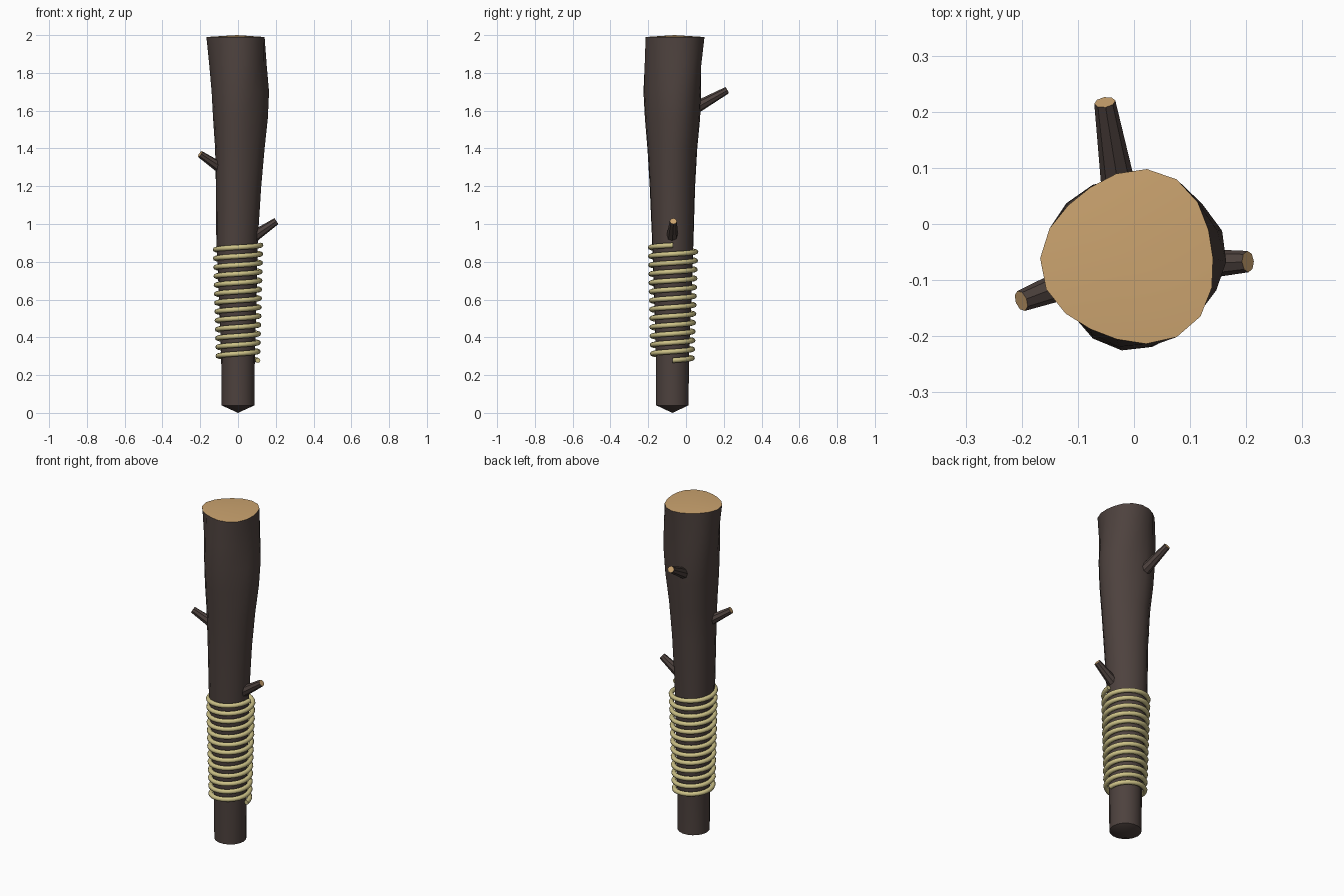
import bpy, math
from mathutils import Vector

if "Cube" in bpy.data.objects:
    bpy.data.objects.remove(bpy.data.objects["Cube"])


def material(name, rgb):
    m = bpy.data.materials.new(name)
    m.diffuse_color = (*rgb, 1)
    m.use_nodes = True
    m.node_tree.nodes["Principled BSDF"].inputs["Base Color"].default_value = m.diffuse_color
    return m


bark = material("dark_bark", (0.075, 0.054, 0.048))
cut = material("cut_wood", (0.60, 0.37, 0.16))
straw = material("straw_rope", (0.60, 0.53, 0.24))


def make(name, verts, faces, mats, ids=None, angle=40):
    me = bpy.data.meshes.new(name)
    me.from_pydata(verts, [], faces)
    for m in mats:
        me.materials.append(m)
    if ids:
        me.polygons.foreach_set("material_index", ids)
    ob = bpy.data.objects.new(name, me)
    bpy.context.collection.objects.link(ob)
    bpy.ops.object.select_all(action='DESELECT')
    ob.select_set(True)
    bpy.context.view_layer.objects.active = ob
    bpy.ops.object.shade_smooth_by_angle(angle=math.radians(angle))
    return ob


def skin(rings, n):
    return [(r * n + i, r * n + (i + 1) % n, (r + 1) * n + (i + 1) % n, (r + 1) * n + i)
            for r in range(rings - 1) for i in range(n)]


# Trunk: rings of z, centre x, centre y, radius, three-lobe amount, lobe direction
N = 18
SECTIONS = [
    (0.04, 0.000, -0.072, 0.087, 0.000, 0),
    (0.30, 0.000, -0.072, 0.089, 0.000, 0),
    (0.60, -0.003, -0.070, 0.099, 0.002, 0),
    (0.92, -0.008, -0.070, 0.110, 0.003, 0),
    (1.20, -0.001, -0.072, 0.120, 0.004, 0),
    (1.40, 0.004, -0.071, 0.131, 0.006, 5),
    (1.56, 0.006, -0.068, 0.145, 0.008, 10),
    (1.70, 0.006, -0.067, 0.152, 0.009, 15),
    (1.84, 0.000, -0.064, 0.152, 0.006, 30),
    (1.99, -0.005, -0.061, 0.154, 0.009, 68),
]
verts = []
for z, cx, cy, r, lobe, ph in SECTIONS:
    for i in range(N):
        a = math.tau * i / N
        rr = r + lobe * math.cos(3 * (a - math.radians(ph)))
        verts.append((cx + rr * math.cos(a), cy + rr * math.sin(a), z))
faces = skin(len(SECTIONS), N)
bottom, top = len(verts), len(verts) + 1
verts += [(0, -0.072, 0), (-0.005, -0.061, 2.0)]
last = (len(SECTIONS) - 1) * N
faces += [(bottom, (i + 1) % N, i) for i in range(N)]
ids = [0] * len(faces) + [1] * N
faces += [(top, last + i, last + (i + 1) % N) for i in range(N)]
make("club_trunk", verts, faces, [bark, cut], ids)


# Broken twigs with pale cut ends
def twig(name, base, tip, r0, r1, n=8):
    base, tip = Vector(base), Vector(tip)
    d = (tip - base).normalized()
    u = d.cross(Vector((0, 0, 1))).normalized()
    w = u.cross(d)
    vs = []
    for p, r in ((base, r0), (tip, r1)):
        for i in range(n):
            a = math.tau * i / n
            vs.append(p + r * (u * math.cos(a) - w * math.sin(a)))
    # u, -w, d is right-handed, so the rings run outward
    fs = skin(2, n) + [tuple(range(n, 2 * n)), tuple(reversed(range(n)))]
    make(name, vs, fs, [bark, cut], [0] * n + [1, 0])


twig("twig_right", (0.07, -0.074, 0.925), (0.203, -0.067, 1.015), 0.032, 0.019)
twig("twig_left", (-0.09, -0.095, 1.295), (-0.201, -0.137, 1.37), 0.030, 0.019)
twig("twig_back", (-0.025, 0.05, 1.615), (-0.052, 0.217, 1.708), 0.032, 0.019)

# Rope grip: a tube swept along a helix
TURNS, PER, M, RAD = 13, 24, 8, 0.0135
rv = []
steps = TURNS * PER
for s in range(steps + 1):
    t = s / steps
    a = math.tau * s / PER
    R = 0.105 + 0.016 * t
    c = Vector((0, -0.072 + 0.004 * t, 0.278 + 0.61 * t))
    out = Vector((math.cos(a), math.sin(a), 0))
    for j in range(M):
        b = math.tau * j / M
        rv.append(c + out * (R + RAD * math.cos(b)) + Vector((0, 0, -RAD * math.sin(b))))
rf = [f[::-1] for f in skin(steps + 1, M)]
rf += [tuple(range(M)), tuple(reversed(range(steps * M, (steps + 1) * M)))]
rope = make("rope_grip", rv, rf, [straw], angle=60)

# Make every shell face outward
import bmesh
for ob in bpy.context.collection.objects:
    bm = bmesh.new()
    bm.from_mesh(ob.data)
    bmesh.ops.recalc_face_normals(bm, faces=bm.faces)
    bm.to_mesh(ob.data)
    bm.free()
